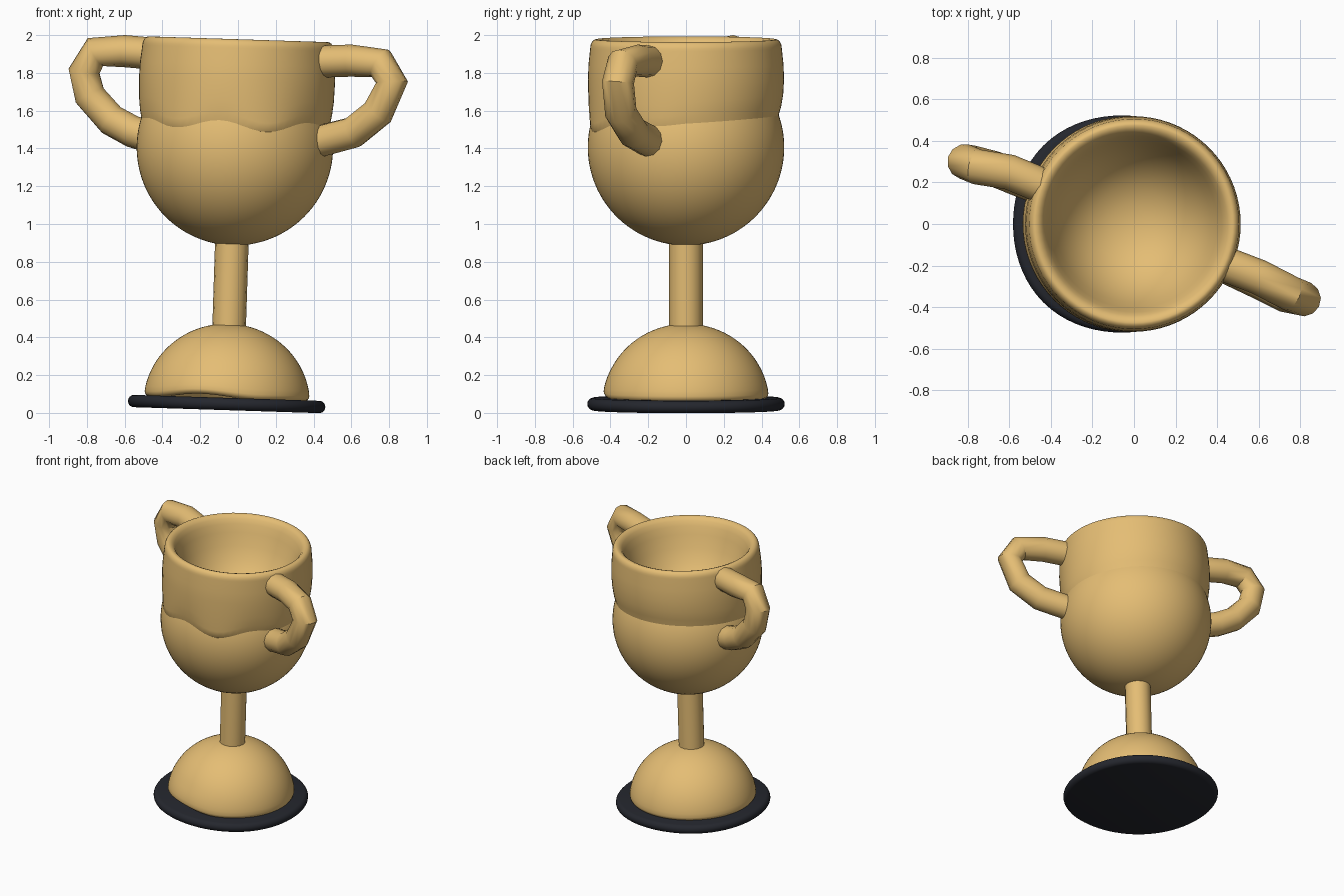
import bpy, bmesh
from math import sin, cos, pi, sqrt, radians
from mathutils import Matrix

if "Cube" in bpy.data.objects:
    bpy.data.objects.remove(bpy.data.objects["Cube"])

# The cup leans very slightly, so lathed parts share one tilted axis
TILT = Matrix.Translation((-0.06, 0, 0.047)) @ Matrix.Rotation(0.032, 4, 'Y')


def material(name, color):
    m = bpy.data.materials.new(name)
    m.diffuse_color = color
    m.use_nodes = True
    m.node_tree.nodes["Principled BSDF"].inputs["Base Color"].default_value = m.diffuse_color
    return m


gold = material("gold", (0.78, 0.51, 0.175, 1))
black = material("black", (0.018, 0.02, 0.027, 1))


def smooth(ob, angle):
    bpy.ops.object.select_all(action='DESELECT')
    ob.select_set(True)
    bpy.context.view_layer.objects.active = ob
    bpy.ops.object.shade_smooth_by_angle(angle=radians(angle))


def lathe(name, profile, mat, warp=None, segs=72, angle=50):
    """Spin (r, z) points round the axis; warp(i, a, r, z) bends each one."""
    bm = bmesh.new()
    rings = []
    for s in range(segs):
        a = 2 * pi * s / segs
        ring = []
        for i, (r, z) in enumerate(profile):
            if warp:
                r, z = warp(i, a, r, z)
            ring.append(bm.verts.new((r * cos(a), r * sin(a), z)))
        rings.append(ring)
    for s in range(segs):
        p, q = rings[s], rings[(s + 1) % segs]
        for i in range(len(profile) - 1):
            bm.faces.new((p[i], q[i], q[i + 1], p[i + 1]))
    bmesh.ops.remove_doubles(bm, verts=bm.verts, dist=1e-5)
    bmesh.ops.recalc_face_normals(bm, faces=bm.faces)
    bm.transform(TILT)
    me = bpy.data.meshes.new(name)
    bm.to_mesh(me)
    bm.free()
    me.materials.append(mat)
    ob = bpy.data.objects.new(name, me)
    bpy.context.collection.objects.link(ob)
    smooth(ob, angle)
    return ob


def arc(cr, cz, rr, rz, a0, a1, n):
    """Elliptical arc of profile points, angles in degrees."""
    out = []
    for k in range(n + 1):
        t = radians(a0 + (a1 - a0) * k / n)
        out.append((max(0.0, cr + rr * cos(t)), cz + rz * sin(t)))
    return out


# Base plate: thin rounded disc, faintly squared outline
def plate_warp(i, a, r, z):
    return r * (1 - 0.01 * cos(4 * a)), z


lathe("base_plate", [(0, -0.03)] + arc(0.495, 0, 0.033, 0.033, -80, 80, 8) + [(0, 0.03)],
      black, plate_warp)


# Foot: hollow dome with a wavy rounded lip
def foot_warp(i, a, r, z):
    low = min(1.0, max(0.0, 1 - (z - 0.03) / 0.15))
    arch = max(0.0, cos(2 * (a - radians(250)))) ** 2 if sin(a) < 0 else 0.0
    return r, z + 0.025 * arch * low


foot = [(0, 0.3), (0.2, 0.25), (0.33, 0.12), (0.37, 0.05)] \
    + arc(0.405, 0.055, 0.031, 0.03, 200, 360, 8) \
    + arc(0, 0.0, 0.441, 0.425, 11, 90, 20)
lathe("foot", foot, gold, foot_warp)

# Stem
lathe("stem", [(0, 0.36), (0.089, 0.36), (0.089, 0.9), (0, 0.9)], gold, segs=16)

# Lower bowl: sphere cut off just above the seam
lathe("lower_bowl", arc(0, 1.36, 0.52, 0.52, -90, 25, 32), gold)


# Collar: starts on the sphere along a wavy seam, then swells to full width
def collar_warp(i, a, r, z):
    if 1 <= i <= 3:
        front = max(0.0, -sin(a))
        seam = 0.14 + 0.03 * sin(a) + 0.03 * front * cos(6 * (a + radians(100)))
        rs = sqrt(0.52 ** 2 - seam ** 2)
        k, dz = ((1, 0), (0.5, 0.045), (0.12, 0.11))[i - 1]
        return r + (rs - r) * k, 1.363 + seam + dz
    return r, z


collar = [(0.48, 1.42), (0.517, 1.5), (0.517, 1.56), (0.518, 1.6), (0.519, 1.72), (0.516, 1.8)] \
    + arc(0.475, 1.885, 0.032, 0.047, 0, 90, 6) \
    + [(0.457, 1.926), (0.440, 1.908), (0.424, 1.875), (0.405, 1.82), (0.375, 1.73),
       (0.33, 1.64), (0.265, 1.555), (0.185, 1.495), (0.095, 1.46), (0, 1.45)]
lathe("collar", collar, gold, collar_warp)


# Handles: bent tubes with mitred joints
def handle(name, points):
    cu = bpy.data.curves.new(name, 'CURVE')
    cu.dimensions = '3D'
    cu.bevel_depth = 0.085
    cu.bevel_resolution = 4
    cu.use_fill_caps = True
    sp = cu.splines.new('POLY')
    sp.points.add(len(points) - 1)
    for p, co in zip(sp.points, points):
        p.co = (*co, 1)
    cu.materials.append(gold)
    ob = bpy.data.objects.new(name, cu)
    bpy.context.collection.objects.link(ob)
    bpy.ops.object.select_all(action='DESELECT')
    ob.select_set(True)
    bpy.context.view_layer.objects.active = ob
    bpy.ops.object.convert(target='MESH')
    smooth(bpy.context.object, 40)


handle("left_handle", [(-0.43, 0.18, 1.90), (-0.60, 0.25, 1.915), (-0.755, 0.275, 1.91),
                       (-0.815, 0.30, 1.81), (-0.785, 0.295, 1.68),
                       (-0.67, 0.265, 1.55), (-0.56, 0.22, 1.49), (-0.43, 0.17, 1.45)])
handle("right_handle", [(0.43, -0.19, 1.86), (0.60, -0.255, 1.865), (0.755, -0.335, 1.85),
                        (0.815, -0.36, 1.75), (0.74, -0.345, 1.59),
                        (0.61, -0.28, 1.485), (0.42, -0.19, 1.435)])
